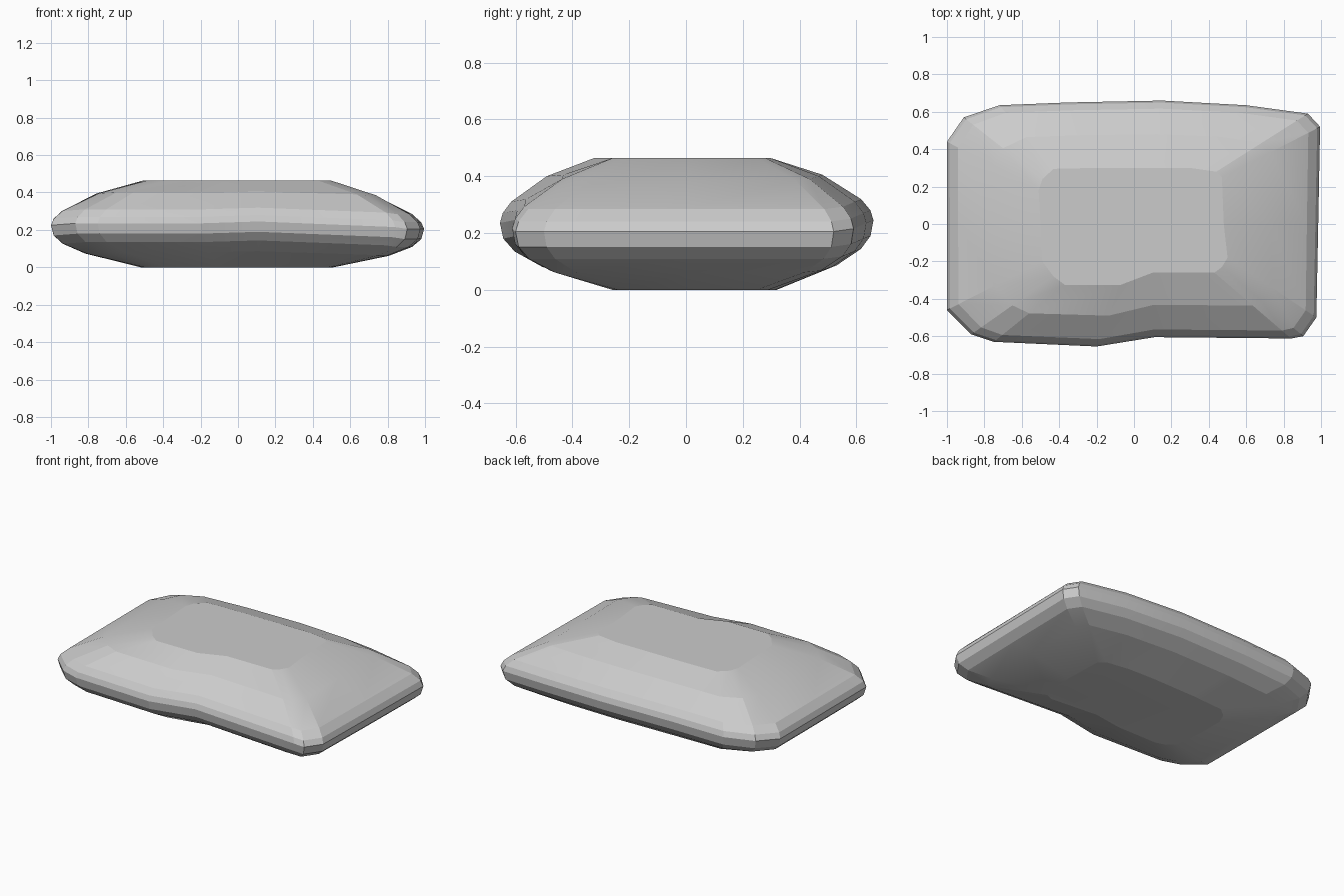
import bpy, bmesh

if "Cube" in bpy.data.objects:
    bpy.data.objects.remove(bpy.data.objects["Cube"])

# Plan outline at the rim: x, y, height offset of the seam
rim = [(-1, 0, -.01), (-1, -.46, -.01), (-.87, -.59, 0), (-.75, -.63, 0),
       (-.2, -.655, 0), (.11, -.605, .01), (.84, -.612, -.02), (.905, -.6, -.03),
       (.975, -.5, -.03), (.985, 0, -.03), (.995, .52, -.03), (.93, .59, -.02),
       (.6, .635, 0), (.15, .66, .01), (-.35, .65, .01), (-.72, .635, 0),
       (-.91, .57, 0), (-1, .44, -.01)]

# Matching outlines of the flat top and flat bottom
top = [(-.5, 0), (-.49, -.2), (-.43, -.28), (-.37, -.325), (-.07, -.325), (.1, -.26),
       (.43, -.26), (.47, -.23), (.5, -.18), (.48, 0), (.47, .25), (.44, .28),
       (.3, .3), (.1, .3), (-.2, .3), (-.43, .295), (-.49, .24), (-.51, .18)]
bottom = [(-.52, 0), (-.5, -.19), (-.45, -.24), (-.38, -.26), (-.1, -.26), (.1, -.23),
          (.43, -.26), (.48, -.24), (.5, -.2), (.51, 0), (.5, .25), (.46, .29),
          (.3, .315), (.1, .32), (-.2, .315), (-.43, .3), (-.49, .25), (-.52, .18)]

# Cushion profile: flat outline, blend towards rim, height
profile = [(bottom, 0, 0), (bottom, .62, .08), (bottom, .87, .135), (bottom, .97, .18),
           (top, 1, .235), (top, .97, .27), (top, .88, .31), (top, .5, .4), (top, 0, .463)]

bm = bmesh.new()
rings = []
for flat, t, z in profile:
    rings.append([bm.verts.new((fx + (x - fx) * t, fy + (y - fy) * t, z + dz * t))
                  for (x, y, dz), (fx, fy) in zip(rim, flat)])
n = len(rim)
for a, b in zip(rings, rings[1:]):
    for i in range(n):
        j = (i + 1) % n
        bm.faces.new((a[i], a[j], b[j], b[i]))

# Flat top and bottom
bm.faces.new(rings[0][::-1])
bm.faces.new(rings[-1])
bmesh.ops.recalc_face_normals(bm, faces=bm.faces)

mesh = bpy.data.meshes.new("cushion")
bm.to_mesh(mesh)
bm.free()
cushion = bpy.data.objects.new("cushion", mesh)
bpy.context.collection.objects.link(cushion)
bpy.context.view_layer.objects.active = cushion
cushion.select_set(True)
bpy.ops.object.shade_smooth_by_angle(angle=0.2)
